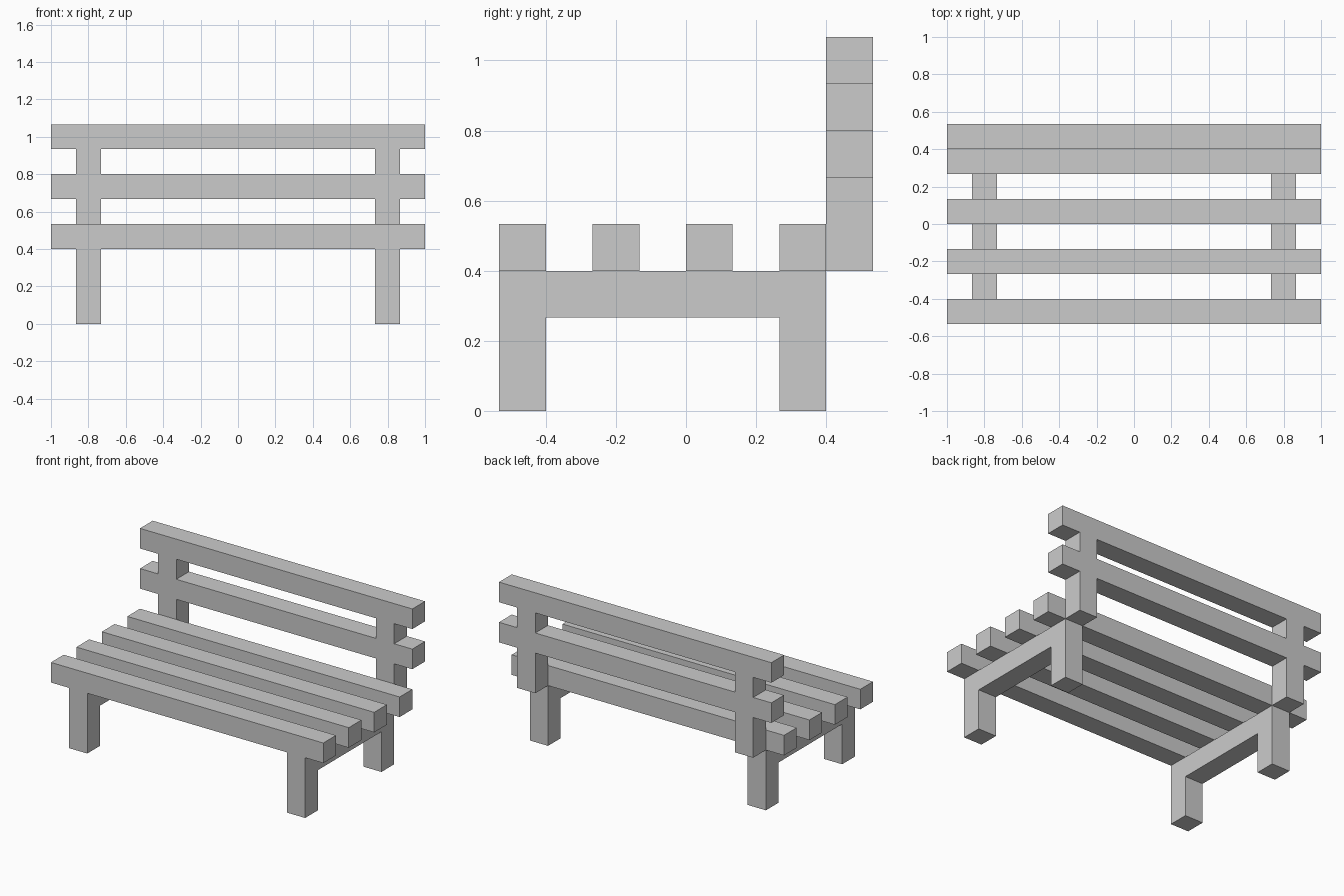
import bpy
import bmesh

if "Cube" in bpy.data.objects:
    bpy.data.objects.remove(bpy.data.objects["Cube"])

U = 2 / 15  # thickness of every beam; the whole bench sits on this module


def prism(name, profile, x0, x1):
    """Extrude a (y, z) outline, given in modules, from x0 to x1."""
    bm = bmesh.new()
    face = bm.faces.new([bm.verts.new((x0 * U, y * U, z * U)) for y, z in profile])
    ext = bmesh.ops.extrude_face_region(bm, geom=[face])
    moved = [v for v in ext["geom"] if isinstance(v, bmesh.types.BMVert)]
    bmesh.ops.translate(bm, verts=moved, vec=((x1 - x0) * U, 0, 0))
    bmesh.ops.recalc_face_normals(bm, faces=bm.faces)
    mesh = bpy.data.meshes.new(name)
    bm.to_mesh(mesh)
    bm.free()
    obj = bpy.data.objects.new(name, mesh)
    bpy.context.collection.objects.link(obj)
    return obj


def beam(name, x0, x1, y0, z0, z1):
    """Box one module deep in y."""
    return prism(name, [(y0, z0), (y0 + 1, z0), (y0 + 1, z1), (y0, z1)], x0, x1)


# Seat slats, full width
for i, y in enumerate((-4, -2, 0, 2)):
    beam(f"seat_slat_{i + 1}", -7.5, 7.5, y, 3, 4)

# Back slats, full width
for name, z in (("lower", 5), ("upper", 7)):
    beam(f"back_slat_{name}", -7.5, 7.5, 3, z, z + 1)

# Leg frames (front leg, rail, rear leg) and back posts on both sides
frame = [(-4, 0), (-3, 0), (-3, 2), (2, 2), (2, 0), (3, 0), (3, 3), (-4, 3)]
for side, x in (("left", -6.5), ("right", 5.5)):
    prism(f"leg_frame_{side}", frame, x, x + 1)
    # Posts fill the gaps between the back slats, flush with them
    beam(f"back_post_lower_{side}", x, x + 1, 3, 3, 5)
    beam(f"back_post_upper_{side}", x, x + 1, 3, 6, 7)
